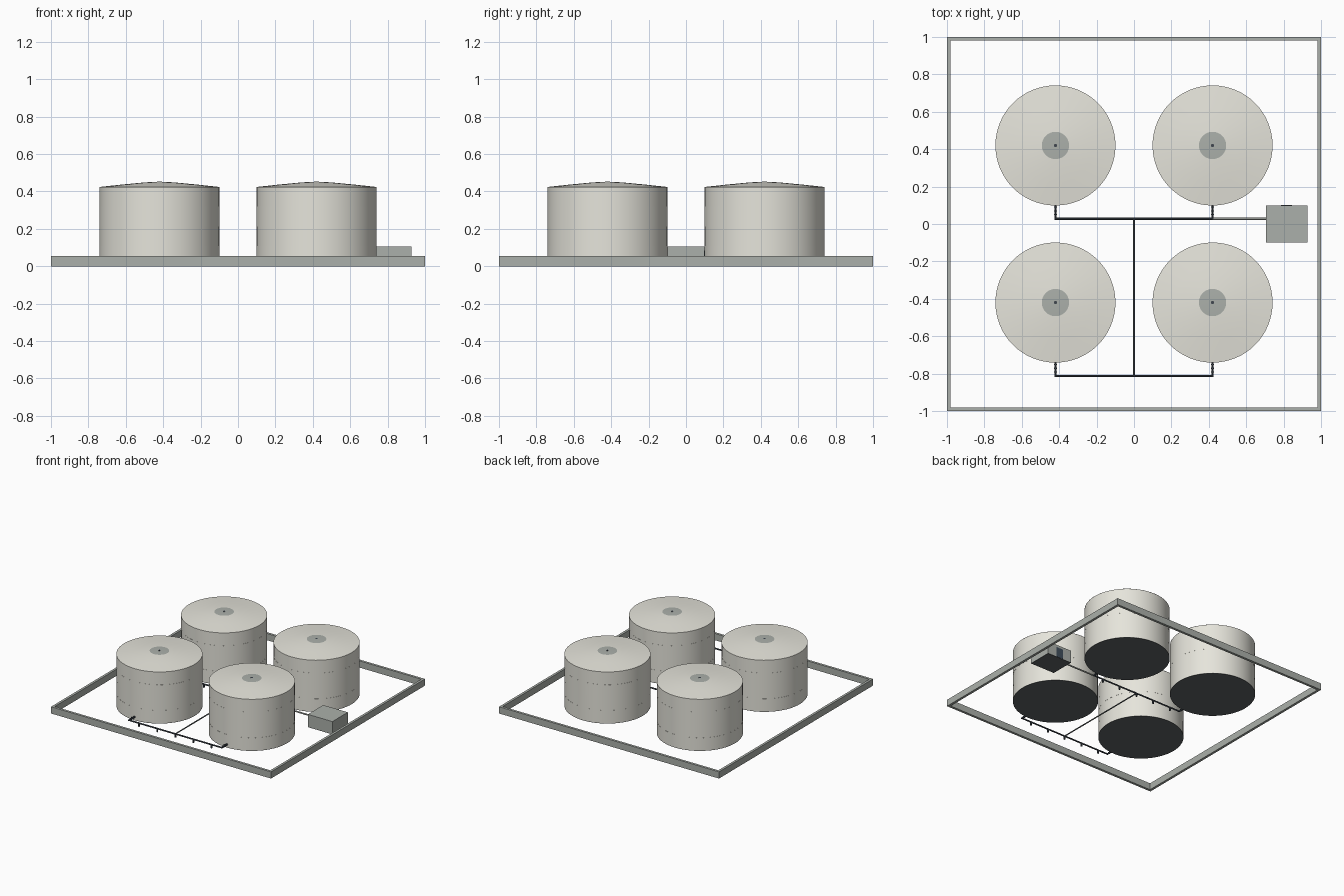
import bpy, bmesh, math
from mathutils import Vector

cube = bpy.data.objects.get("Cube")
if cube:
    bpy.data.objects.remove(cube, do_unlink=True)


def material(name, r, g, b):
    m = bpy.data.materials.new(name)
    m.use_nodes = True
    m.diffuse_color = (r, g, b, 1)
    m.node_tree.nodes["Principled BSDF"].inputs["Base Color"].default_value = (r, g, b, 1)
    return m


CREAM = material("pale tank paint", 0.79, 0.78, 0.71)
GREY = material("concrete grey", 0.41, 0.435, 0.405)
DARK = material("dark base steel", 0.11, 0.125, 0.13)
PIPE = material("dark pipe steel", 0.05, 0.062, 0.078)
BLUE = material("blue grey door", 0.05, 0.075, 0.105)


def finish(name, bm, mat, smooth=False):
    mesh = bpy.data.meshes.new(name)
    bmesh.ops.recalc_face_normals(bm, faces=bm.faces)
    bm.to_mesh(mesh)
    bm.free()
    mesh.materials.append(mat)
    obj = bpy.data.objects.new(name, mesh)
    bpy.context.collection.objects.link(obj)
    if smooth:
        bpy.ops.object.select_all(action="DESELECT")
        obj.select_set(True)
        bpy.context.view_layer.objects.active = obj
        bpy.ops.object.shade_smooth_by_angle(angle=math.radians(30))
    return obj


def box(name, lo, hi, mat):
    bm = bmesh.new()
    bmesh.ops.create_cube(bm, size=1)
    lo, hi = Vector(lo), Vector(hi)
    for v in bm.verts:
        v.co = Vector(a * b for a, b in zip(v.co, hi - lo)) + (lo + hi) / 2
    return finish(name, bm, mat)


def lathe(name, profile, centre, mat, steps=64):
    """Spin a (radius, height) profile around a vertical axis."""
    bm = bmesh.new()
    verts = [bm.verts.new((r, 0, z)) for r, z in profile]
    edges = [bm.edges.new(pair) for pair in zip(verts, verts[1:])]
    bmesh.ops.spin(bm, geom=verts + edges, axis=(0, 0, 1), cent=(0, 0, 0),
                   angle=math.tau, steps=steps)
    bmesh.ops.remove_doubles(bm, verts=bm.verts, dist=0.0001)
    bmesh.ops.translate(bm, verts=bm.verts, vec=(*centre, 0))
    return finish(name, bm, mat, True)


def rod(name, start, end, radius, mat):
    start, end = Vector(start), Vector(end)
    bm = bmesh.new()
    bmesh.ops.create_cone(bm, cap_ends=True, segments=12, radius1=radius,
                          radius2=radius, depth=(end - start).length)
    turn = (end - start).to_track_quat("Z", "Y")
    for v in bm.verts:
        v.co = turn @ v.co + (start + end) / 2
    return finish(name, bm, mat, True)


# Perimeter wall, an open square ring
T, H = 0.02, 0.055
for s, side in ((-1, "right"), (1, "left")):
    a, b = sorted((s, s * (1 - T)))
    box(side + "_wall", (a, -1, 0), (b, 1, H), GREY)
for s, side in ((-1, "front"), (1, "back")):
    a, b = sorted((s, s * (1 - T)))
    box(side + "_wall", (-1 + T, a, 0), (1 - T, b, H), GREY)

# Four storage tanks, their shells built of slightly stepped plate courses
C, R, EAVE, COURSES = 0.42, 0.321, 0.424, 4
shell = []
for i in range(COURSES):
    r = R - 0.0006 * (i % 2)
    shell += [(r, 0.002 + (EAVE - 0.002) * k / COURSES) for k in (i, i + 1)]
shell.append((R, EAVE))
for y, row in ((-C, "front"), (C, "back")):
    for x, side in ((-C, "right"), (C, "left")):
        name = f"{row}_{side}_tank_"
        at = (x, y)
        lathe(name + "base", [(0, 0), (R, 0), (R, 0.002), (0, 0.002)], at, DARK)
        lathe(name + "shell", shell, at, CREAM)
        lathe(name + "roof", [(R, EAVE), (0.2, 0.437), (0.073, 0.449), (0, 0.451)], at, CREAM)
        lathe(name + "roof_cap", [(0.073, 0.4494), (0, 0.4525)], at, GREY)
        lathe(name + "vent", [(0.009, 0.45), (0.009, 0.4535), (0, 0.4535)], at, PIPE, 16)

# Pipe manifolds in front of each row, with stubs, valves and posts
PZ, PR = 0.028, 0.006
for y, row in ((-0.813, "front"), (0.028, "back")):
    rod(row + "_manifold", (-C - PR, y, PZ), (C + PR, y, PZ), PR, PIPE)
    for x, side in ((-C, "right"), (C, "left")):
        name = f"{row}_{side}_"
        rod(name + "stub", (x, y, PZ), (x, y + 0.08, PZ), PR, PIPE)
        for i in range(3):
            f = y + 0.022 + i * 0.02
            rod(name + f"flange_{i}", (x, f - 0.003, PZ), (x, f + 0.003, PZ), 0.009, PIPE)
        rod(name + "valve_stem", (x, y + 0.032, PZ), (x, y + 0.032, PZ + 0.015), 0.004, PIPE)
    for i in range(-2, 3):
        x = i * 0.165
        box(f"{row}_post_{i + 2}", (x - 0.005, y - 0.005, 0), (x + 0.005, y + 0.005, PZ), PIPE)

# Thin link pipes
rod("cross_pipe", (0, -0.813, PZ), (0, 0.028, PZ), 0.005, DARK)
rod("pump_pipe", (C, 0.028, PZ), (0.71, 0.028, PZ), 0.006, GREY)

# Pump house
box("pump_house_base", (0.705, -0.1, 0), (0.928, 0.1, 0.003), DARK)
box("pump_house", (0.705, -0.1, 0.003), (0.928, 0.1, 0.105), GREY)
box("pump_house_door", (0.785, 0.1, 0.003), (0.845, 0.1015, 0.085), BLUE)
